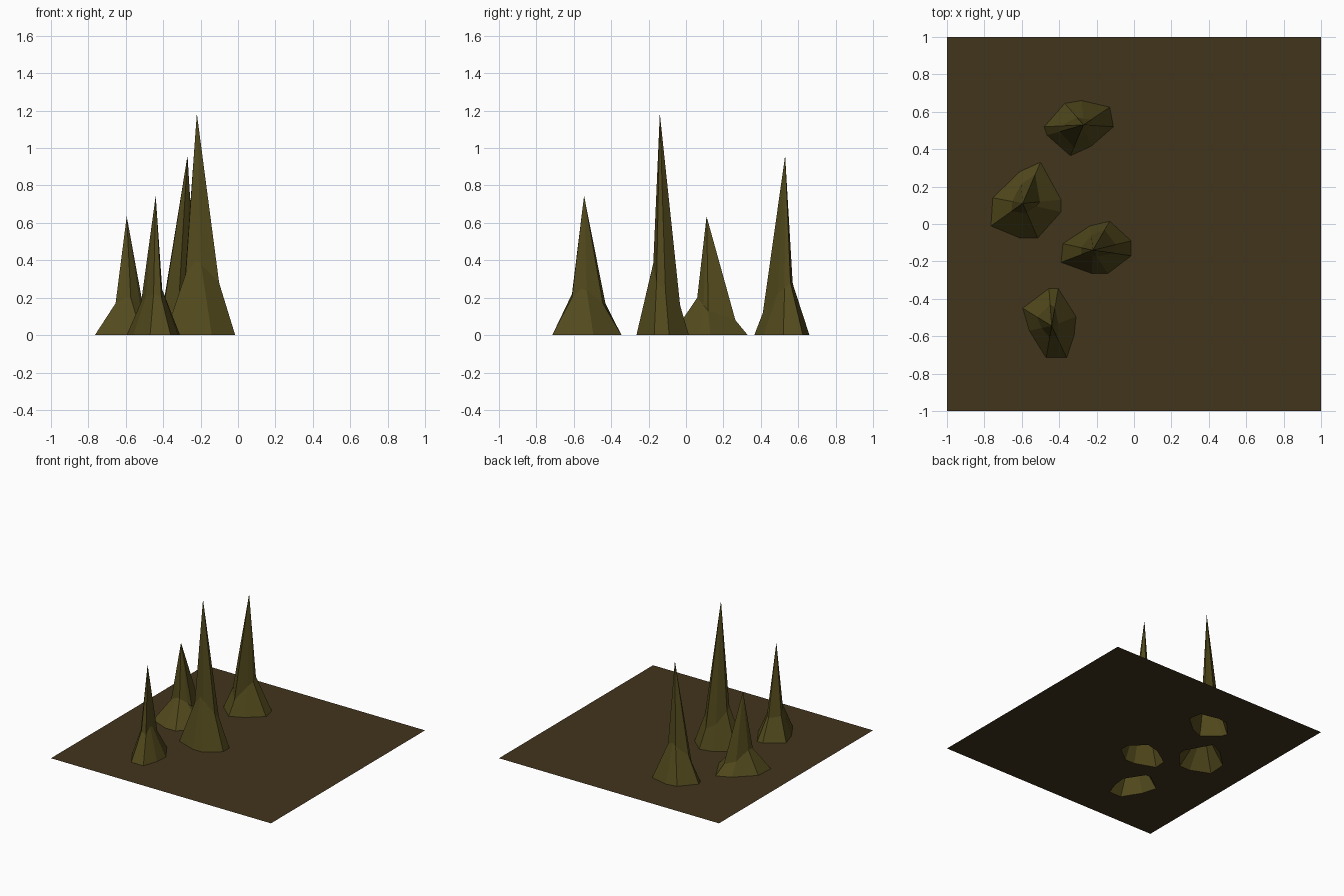
import bpy, bmesh

if "Cube" in bpy.data.objects:
    bpy.data.objects.remove(bpy.data.objects["Cube"])


def material(name, color):
    m = bpy.data.materials.new(name)
    m.diffuse_color = (*color, 1)
    m.use_nodes = True
    m.node_tree.nodes["Principled BSDF"].inputs["Base Color"].default_value = m.diffuse_color
    return m


def add_object(name, bm, mat):
    bmesh.ops.recalc_face_normals(bm, faces=bm.faces)
    me = bpy.data.meshes.new(name)
    bm.to_mesh(me)
    bm.free()
    me.materials.append(mat)
    ob = bpy.data.objects.new(name, me)
    bpy.context.collection.objects.link(ob)
    return ob


rock_mat = material("olive_rock", (0.085, 0.068, 0.012))
ground_mat = material("brown_soil", (0.055, 0.035, 0.012))

# Each spike: apex, then foot points (x, y, shoulder spread, shoulder height)
spikes = {
    "back_spike": ((-.27, .53, .96), [
        (-.48, .52, .58, .21), (-.37, .645, .35, .28), (-.28, .66, .25, .30), (-.13, .625, .30, .28),
        (-.11, .52, .25, .25), (-.23, .415, .35, .22), (-.34, .365, .72, .12), (-.465, .475, .65, .15)]),
    "left_spike": ((-.595, .11, .635), [
        (-.765, -.01, .35, .17), (-.755, .14, .35, .175), (-.61, .28, .60, .10), (-.50, .33, .70, .08),
        (-.39, .13, .45, .13), (-.39, .065, .35, .16), (-.515, -.075, .27, .20), (-.61, -.075, .27, .20)]),
    "tall_spike": ((-.22, -.14, 1.185), [
        (-.39, -.205, .35, .33), (-.38, -.105, .40, .30), (-.235, -.01, .60, .20), (-.13, .015, .70, .16),
        (-.015, -.09, .60, .24), (-.015, -.17, .58, .28), (-.14, -.265, .28, .38), (-.225, -.265, .25, .40)]),
    "front_spike": ((-.44, -.545, .745), [
        (-.595, -.45, .50, .18), (-.455, -.345, .57, .17), (-.405, -.345, .50, .17), (-.31, -.495, .27, .24),
        (-.32, -.595, .27, .25), (-.36, -.715, .38, .20), (-.47, -.715, .38, .22), (-.56, -.57, .45, .20)]),
}

# Spikes: foot ring, steep shoulder ring and a point, open underneath
for name, (apex, feet) in spikes.items():
    bm = bmesh.new()
    ax, ay, az = apex
    tip = bm.verts.new(apex)
    foot = [bm.verts.new((x, y, 0)) for x, y, _, _ in feet]
    mid = [bm.verts.new((ax + (x - ax) * r, ay + (y - ay) * r, z)) for x, y, r, z in feet]
    n = len(feet)
    for i in range(n):
        j = (i + 1) % n
        bm.faces.new((foot[i], foot[j], mid[j], mid[i]))
        bm.faces.new((mid[i], mid[j], tip))
    add_object(name, bm, rock_mat)

# Ground sheet with an opening below every spike
bm = bmesh.new()
outlines = [[(-1, -1), (1, -1), (1, 1), (-1, 1)]]
outlines += [[(x, y) for x, y, _, _ in feet] for _, feet in spikes.values()]
for pts in outlines:
    vs = [bm.verts.new((x, y, 0)) for x, y in pts]
    for a, b in zip(vs, vs[1:] + vs[:1]):
        bm.edges.new((a, b))
bmesh.ops.triangle_fill(bm, use_beauty=True, use_dissolve=False, edges=bm.edges[:], normal=(0, 0, 1))
ground = add_object("ground_sheet", bm, ground_mat)
if ground.data.polygons[0].normal.z < 0:
    ground.data.flip_normals()
